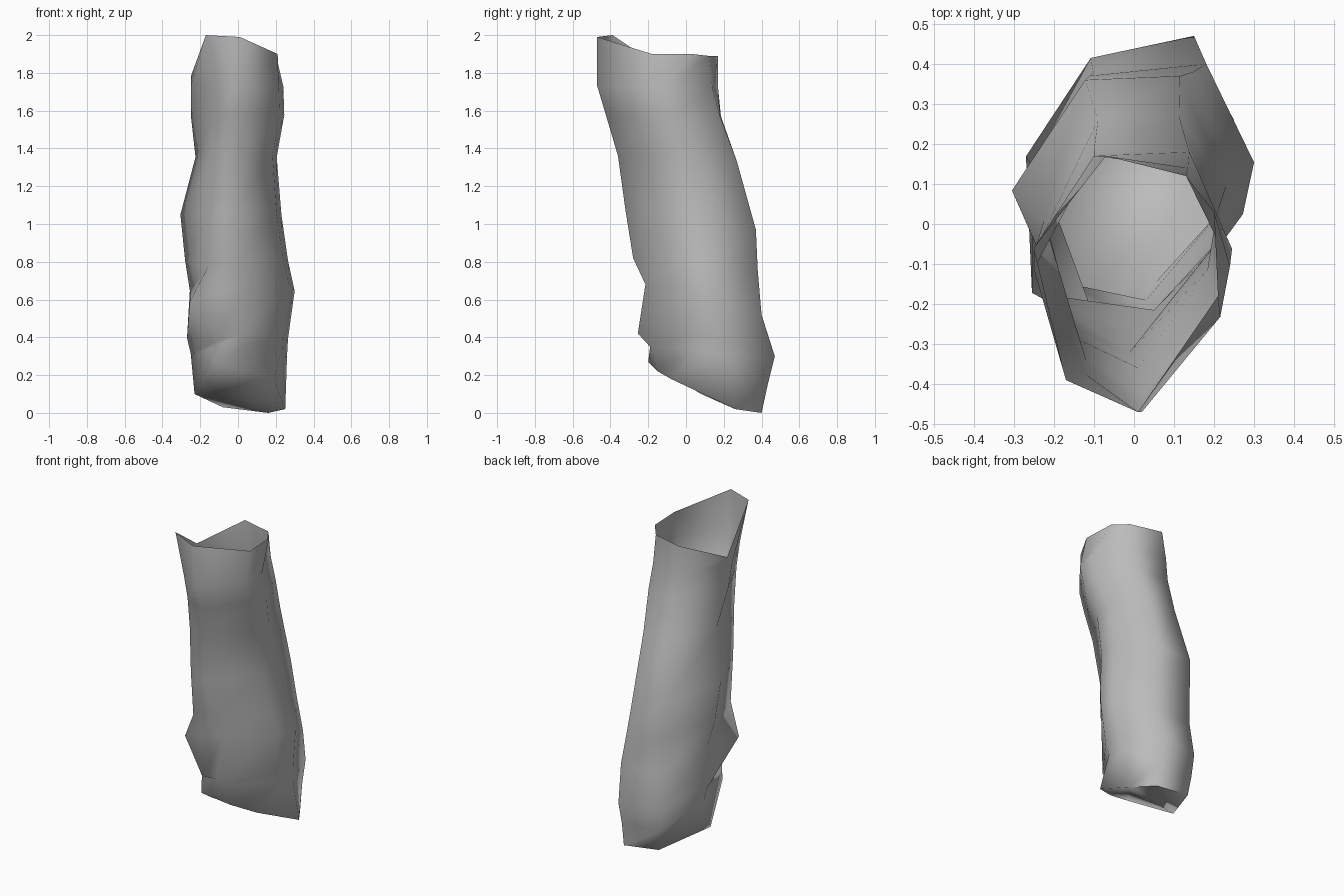
import bpy, bmesh, math

cube = bpy.data.objects.get("Cube")
if cube:
    bpy.data.objects.remove(cube, do_unlink=True)

# Plain grey surface
grey = bpy.data.materials.new("mid_grey")
grey.use_nodes = True
color = (0.5, 0.5, 0.5, 1)
grey.diffuse_color = color
grey.node_tree.nodes["Principled BSDF"].inputs["Base Color"].default_value = color

# Cross-section, counterclockwise from the front; rings add their own right corners
section = [(.1, -1), (.9, -.22), (1, .2), (.57, 1), (-1, .17)]

# Ragged open rim at the top
rim = [(-.17, -.39, 2), (.01, -.47, 1.99), (.21, -.18, 1.9), (.2, .03, 1.9),
       (.13, .12, 1.89), (-.07, .17, 1.89), (-.25, -.06, 1.78)]

# Slanted bottom edge
sole = [(-.12, -.2, .27), (.05, -.15, .22), (.19, -.08, .18), (.25, .26, .02),
        (.16, .4, 0), (-.08, .39, .03), (-.23, .08, .1)]

# Body rings: front height, back height, x range, y range,
# then front corner x and height, and back corner y
levels = [
    (1.73, 1.72, -.25, .24, -.47, .14, -.12, 1.73, .17),
    (1.58, 1.57, -.25, .245, -.425, .18, -.12, 1.58, .185),
    (1.36, 1.33, -.225, .205, -.36, .27, -.14, 1.36, .26),
    (1.07, .97, -.305, .23, -.32, .37, -.155, 1.06, .36),
    (.82, .75, -.28, .265, -.28, .38, -.16, .77, .37),
    (.68, .52, -.255, .3, -.215, .4, -.255, .59, .38),
    (.42, .3, -.27, .265, -.255, .47, -.11, .38, .415),
    (.35, .16, -.25, .26, -.19, .435, -.15, .34, .4),
]


def body_ring(front_z, back_z, x0, x1, y0, y1, corner_x, corner_z, back_y):
    """Fit the cross-section to the given ranges, tilted front to back."""
    points = []
    for u, v in section:
        s, t = (u + 1) / 2, (v + 1) / 2
        points.append((x0 + (x1 - x0) * s, y0 + (y1 - y0) * t,
                       front_z + (back_z - front_z) * t ** 3))
    points.insert(0, (corner_x, y0 * .8, corner_z))
    points.insert(-1, (x0 * .4, back_y, back_z))
    return points


# Skin the rings into a bent tube
bm = bmesh.new()
rings = [[bm.verts.new(p) for p in points]
         for points in [rim] + [body_ring(*level) for level in levels] + [sole]]
count = len(rim)
for upper, lower in zip(rings, rings[1:]):
    for i in range(count):
        j = (i + 1) % count
        bm.faces.new((lower[i], lower[j], upper[j], upper[i]))

# Close the underside: the front rolls under, the back is a small flat patch
front_a, front_b, side_l, heel_l, back_l, back_r, heel_r = rings[-1]
bm.faces.new((heel_r, heel_l, side_l, front_b, front_a))
bm.faces.new((heel_r, back_r, back_l, heel_l))

mesh = bpy.data.meshes.new("sleeve_tube")
bm.to_mesh(mesh)
bm.free()
mesh.materials.append(grey)
tube = bpy.data.objects.new("sleeve_tube", mesh)
bpy.context.collection.objects.link(tube)

# Soft folds, crisp bottom edge
bpy.context.view_layer.objects.active = tube
tube.select_set(True)
bpy.ops.object.shade_smooth_by_angle(angle=math.radians(85))
